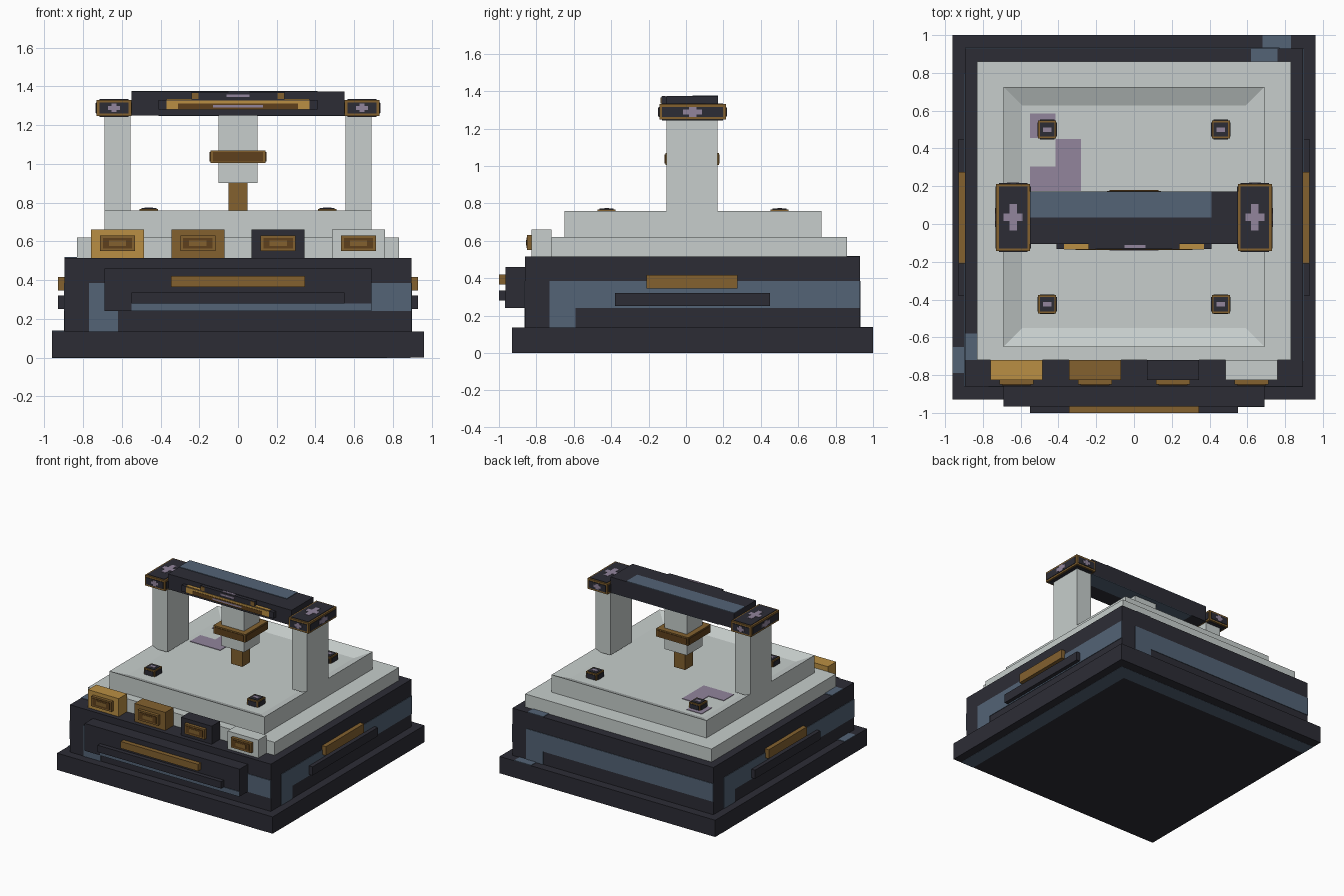
import bpy
import bmesh

if "Cube" in bpy.data.objects:
    bpy.data.objects.remove(bpy.data.objects["Cube"])


def material(name, r, g, b):
    lin = [(c / 255 / 12.92 if c < 11 else ((c / 255 + 0.055) / 1.055) ** 2.4) for c in (r, g, b)]
    m = bpy.data.materials.new(name)
    m.diffuse_color = (*lin, 1)
    m.use_nodes = True
    m.node_tree.nodes["Principled BSDF"].inputs["Base Color"].default_value = m.diffuse_color
    return m


DARK = material("charcoal", 44, 44, 53)
WHITE = material("pale grey", 199, 206, 204)
BLUE = material("slate blue", 83, 99, 118)
GOLD = material("gold", 186, 143, 67)
BROWN = material("bronze", 131, 97, 47)
UMBER = material("dark bronze", 95, 64, 28)
PURPLE = material("mauve", 146, 133, 156)
T = 0.004  # thickness of painted plates


def box(name, x, y, z, mat):
    """Box from (min, max) ranges."""
    bm = bmesh.new()
    bmesh.ops.create_cube(bm, size=1)
    for v in bm.verts:
        v.co = [r[0] if c < 0 else r[1] for c, r in zip(v.co, (x, y, z))]
    me = bpy.data.meshes.new(name)
    bm.to_mesh(me)
    bm.free()
    ob = bpy.data.objects.new(name, me)
    bpy.context.collection.objects.link(ob)
    me.materials.append(mat)
    return ob


def plate(name, axis, sign, at, u, v, mat, lift=T):
    """Thin plate on a plane facing +/- axis; u, v are ranges on the other two axes."""
    r = [u, v]
    r.insert(axis, tuple(sorted((at, at + sign * lift))))
    return box(name, *r, mat)


def shrink(r, d):
    return (r[0] + d, r[1] - d)


def mid(r):
    return (r[0] + r[1]) / 2


def span(c, h):
    return (c - h, c + h)


# Stepped body
box("base_slab", (-.96, .96), (-.93, 1), (0, .135), DARK)
box("main_block", (-.895, .895), (-.86, .93), (.135, .515), DARK)
box("lower_deck", (-.83, .83), (-.72, .86), (.515, .62), WHITE)

# Upper deck with a shallow square tray
FLOOR = .72
deck = box("upper_deck", (-.69, .69), (-.65, .725), (.62, .76), WHITE)
bm = bmesh.new()
bm.from_mesh(deck.data)
bm.faces.ensure_lookup_table()
top = max(bm.faces, key=lambda f: f.calc_center_median().z)
bmesh.ops.inset_region(bm, faces=[top], thickness=.139)
bmesh.ops.translate(bm, verts=top.verts, vec=(0, 0, FLOOR - .76))
bm.to_mesh(deck.data)
bm.free()

# Mauve stepped patch on the tray floor
for x, y in (((-.55, -.415), (.455, .585)), ((-.415, -.28), (.175, .45)), ((-.55, -.415), (.175, .305))):
    plate("tray_patch", 2, 1, FLOOR, x, y, PURPLE)

# Blue bands on the block sides: a short column and a long band on each face
band, foot = (.24, .385), (.135, .24)
plate("front_band", 1, -1, -.86, (-.77, .895), band, BLUE)
plate("front_band_foot", 1, -1, -.86, (-.77, -.62), foot, BLUE)
plate("back_band", 1, 1, .93, (-.895, .77), band, BLUE)
plate("back_band_foot", 1, 1, .93, (.62, .77), foot, BLUE)
plate("right_band", 0, 1, .895, (-.73, .93), band, BLUE)
plate("right_band_foot", 0, 1, .895, (-.73, -.59), foot, BLUE)
plate("left_band", 0, -1, -.895, (-.86, .80), band, BLUE)
plate("left_band_foot", 0, -1, -.895, (.66, .80), foot, BLUE)

# Blue marks on the ledges and underneath
plate("slab_mark", 2, 1, .135, (.68, .83), (.93, 1), BLUE)
plate("slab_mark", 2, 1, .135, (-.96, -.895), (-.79, -.65), BLUE)
plate("block_mark", 2, 1, .515, (.62, .76), (.86, .93), BLUE)
plate("block_mark", 2, 1, .515, (-.895, -.83), (-.72, -.58), BLUE)
plate("underside_band", 2, 1, -.001, (.77, .89), (-.93, .92), BLUE, .002)
plate("underside_band", 2, 1, -.001, (-.96, .77), (.80, .92), BLUE, .002)

# Front panel with strip and lip
box("front_panel", (-.69, .69), (-.965, -.86), (.24, .46), DARK)
plate("front_panel_band", 1, -1, -.965, (-.55, .69), (.24, .28), BLUE)
box("front_strip", (-.345, .345), (-1, -.965), (.365, .42), BROWN)
box("front_lip", (-.55, .55), (-1, -.965), (.28, .335), DARK)

# Side strips and lips
for s in (-1, 1):
    x = tuple(sorted((s * .895, s * .93)))
    box("side_strip", x, (-.21, .275), (.345, .417), BROWN)
    box("side_lip", x, (-.38, .45), (.25, .32), DARK)

# Row of four keys along the front ledge
for cx, mat in ((-.622, GOLD), (-.207, BROWN), (.207, DARK), (.622, WHITE)):
    box("key", span(cx, .137), (-.825, -.72), (.515, .66), mat)
    face = span(cx, .09)
    box("key_button", face, (-.85, -.825), (.55, .63), BROWN)
    plate("key_button_face", 1, -1, -.85, shrink(face, .014), (.562, .618), UMBER)
    plate("key_button_core", 1, -1, -.85, shrink(face, .045), (.575, .605), BROWN, .006)

# Corner studs in the tray
for sx in (-1, 1):
    for cy in (.5, -.425):
        x, y = span(sx * .46, .048), span(cy, .048)
        box("stud", x, y, (FLOOR, .768), BROWN)
        plate("stud_face", 2, 1, .768, shrink(x, .01), shrink(y, .01), DARK)
        plate("stud_mark", 2, 1, .768, span(sx * .46, .022), span(cy, .012), PURPLE, .006)
        for s in (-1, 1):
            plate("stud_side", 0, s, x[s > 0], shrink(y, .01), (FLOOR, .758), DARK)
            plate("stud_side", 1, s, y[s > 0], shrink(x, .01), (FLOOR, .758), DARK)

# Pillars with framed caps
for s in (-1, 1):
    box("pillar", tuple(sorted((s * .555, s * .69))), (-.105, .168), (.74, 1.25), WHITE)
    ranges = [tuple(sorted((s * .55, s * .73))), (-.143, .213), (1.247, 1.33)]
    box("cap", *ranges, BROWN)
    for axis in range(3):
        u, v = [r for i, r in enumerate(ranges) if i != axis]
        for side in (-1, 1):
            at = ranges[axis][side > 0]
            plate("cap_face", axis, side, at, shrink(u, .014), shrink(v, .014), DARK)
            if axis == 2 and side < 0:
                continue
            # mauve cross on the visible faces
            lu, lv = ((.05, .02), (.02, .07)) if axis == 2 else ((.05, .014), (.02, .026))
            if axis == 1:
                lu, lv = (.032, .01), (.014, .022)
            for hu, hv in (lu, lv):
                plate("cap_mark", axis, side, at, span(mid(u), hu), span(mid(v), hv), PURPLE, .006)

# Cross beam with blue stripes
box("beam", (-.55, .55), (-.105, .172), (1.25, 1.373), DARK)
plate("beam_stripe", 2, 1, 1.373, (-.55, .41), (.035, .172), BLUE)
plate("beam_under_stripe", 2, -1, 1.25, (-.41, .55), (.035, .172), BLUE)

# Ornament on the front of the beam
box("ornament_bar", (-.41, .41), (-.132, -.105), (1.28, 1.33), DARK)
plate("ornament_gold", 1, -1, -.132, (-.37, .37), (1.28, 1.327), GOLD)
plate("ornament_bronze", 1, -1, -.132, (-.31, .31), (1.283, 1.312), UMBER, .006)
plate("ornament_mark", 1, -1, -.132, (-.13, .13), (1.291, 1.304), PURPLE, .008)
box("ornament_crest", (-.24, .24), (-.132, -.105), (1.33, 1.37), DARK)
plate("crest_mark", 1, -1, -.132, (-.06, .06), (1.344, 1.358), PURPLE)
plate("crest_mark_top", 2, 1, 1.37, (-.05, .06), (-.128, -.11), PURPLE)
for s in (-1, 1):
    plate("ornament_top", 2, 1, 1.33, tuple(sorted((s * .24, s * .37))), (-.132, -.105), GOLD)
    plate("crest_end", 1, -1, -.132, tuple(sorted((s * .205, s * .24))), (1.335, 1.367), BROWN)

# Hanging column, collar and tip
box("hanging_column", (-.1, .1), (-.067, .133), (.9, 1.25), WHITE)
box("collar", (-.142, .142), (-.11, .176), (1.005, 1.07), BROWN)
for s in (-1, 1):
    plate("collar_face", 1, s, (-.11, .176)[s > 0], (-.13, .13), (1.013, 1.06), UMBER)
    plate("collar_face", 0, s, s * .142, (-.098, .164), (1.013, 1.06), UMBER)
box("tip", (-.05, .05), (-.017, .083), (.75, .9), BROWN)
